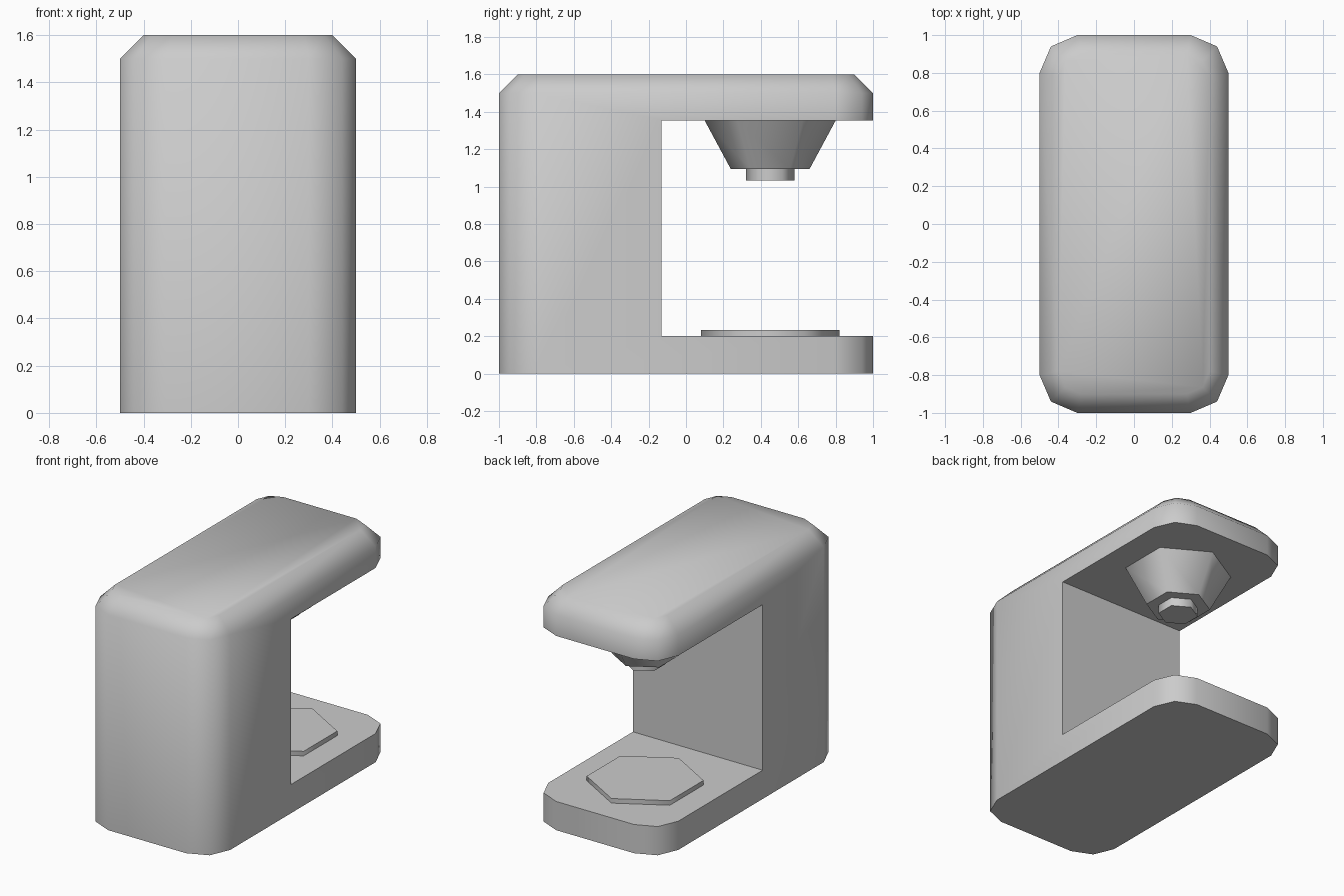
import bpy, bmesh
from math import sin, cos, pi, radians

if "Cube" in bpy.data.objects:
    bpy.data.objects.remove(bpy.data.objects["Cube"])


def loft(name, rings, bevel_top=0):
    """Closed solid through stacked rings of points, optionally chamfered around the top."""
    bm = bmesh.new()
    loops = [[bm.verts.new(p) for p in ring] for ring in rings]
    bm.faces.new(loops[0])
    top = bm.faces.new(loops[-1])
    for a, b in zip(loops, loops[1:]):
        for i in range(len(a)):
            j = (i + 1) % len(a)
            bm.faces.new((a[i], a[j], b[j], b[i]))
    bmesh.ops.recalc_face_normals(bm, faces=bm.faces)
    if bevel_top:
        bmesh.ops.bevel(bm, geom=list(top.edges), offset=bevel_top,
                        segments=1, affect='EDGES')
    mesh = bpy.data.meshes.new(name)
    bm.to_mesh(mesh)
    bm.free()
    obj = bpy.data.objects.new(name, mesh)
    bpy.context.collection.objects.link(obj)
    return obj


def smooth(obj):
    bpy.ops.object.select_all(action='DESELECT')
    obj.select_set(True)
    bpy.context.view_layer.objects.active = obj
    bpy.ops.object.shade_smooth_by_angle(angle=radians(62))


def hexagon(r, z):
    return [(r * sin(k * pi / 3), 0.45 + r * cos(k * pi / 3), z) for k in range(6)]


# Body: rounded rectangular block with a chamfered top
corner = [(0.5, 0.8), (0.44, 0.94), (0.3, 1.0)]
outline = (corner + [(-x, y) for x, y in reversed(corner)]
           + [(-x, -y) for x, y in corner] + [(x, -y) for x, y in reversed(corner)])
body = loft("body", [[(x, y, z) for x, y in outline] for z in (0, 1.6)], bevel_top=0.1)

# Cup bay cut out of the body, leaving base, column and overhanging head
bay = [(-1, -0.13), (1, -0.13), (1, 1.5), (-1, 1.5)]
cutter = loft("bay_cutter", [[(x, y, z) for x, y in bay] for z in (0.2, 1.353)])
mod = body.modifiers.new("bay", 'BOOLEAN')
mod.operation = 'DIFFERENCE'
mod.solver = 'EXACT'
mod.object = cutter
bpy.context.view_layer.objects.active = body
bpy.ops.object.modifier_apply(modifier=mod.name)
bpy.data.objects.remove(cutter)
smooth(body)

# Six-sided tray, funnel and spout
for name, r0, z0, r1, z1 in (("drip_tray", 0.37, 0.2, 0.37, 0.232),
                             ("funnel", 0.21, 1.093, 0.35, 1.353),
                             ("spout", 0.13, 1.033, 0.13, 1.093)):
    smooth(loft(name, [hexagon(r0, z0), hexagon(r1, z1)]))
